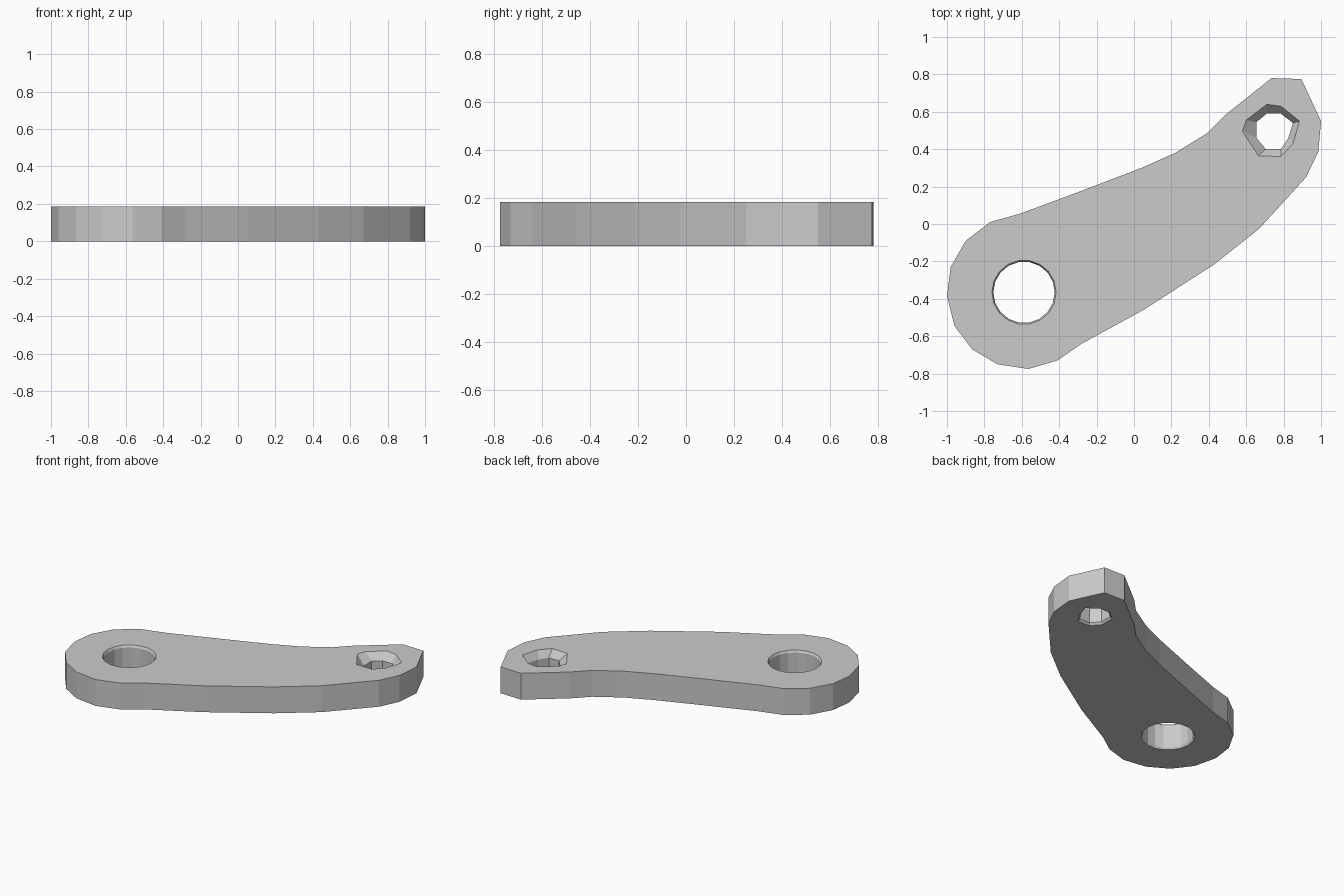
import bpy, bmesh, math

if "Cube" in bpy.data.objects:
    bpy.data.objects.remove(bpy.data.objects["Cube"])


def loft(name, layers):
    """Closed solid through stacked rings; layers = [(xy points, z), ...]"""
    bm = bmesh.new()
    rings = [[bm.verts.new((x, y, z)) for x, y in pts] for pts, z in layers]
    for a, b in zip(rings, rings[1:]):
        for i in range(len(a)):
            j = (i + 1) % len(a)
            bm.faces.new((a[i], a[j], b[j], b[i]))
    bm.faces.new(rings[0][::-1])
    bm.faces.new(rings[-1])
    bmesh.ops.recalc_face_normals(bm, faces=bm.faces)
    me = bpy.data.meshes.new(name)
    bm.to_mesh(me)
    bm.free()
    ob = bpy.data.objects.new(name, me)
    bpy.context.collection.objects.link(ob)
    return ob


def circle(cx, cy, r, n):
    return [(cx + r * math.cos(2 * math.pi * i / n),
             cy + r * math.sin(2 * math.pi * i / n)) for i in range(n)]


def scaled(pts, k):
    cx = sum(p[0] for p in pts) / len(pts)
    cy = sum(p[1] for p in pts) / len(pts)
    return [(cx + (x - cx) * k, cy + (y - cy) * k) for x, y in pts]


H = 0.185

# Curved flat arm
outline = [(-0.77, 0.01), (-0.61, 0.055), (-0.30, 0.17), (0.04, 0.30),
           (0.22, 0.38), (0.39, 0.485), (0.49, 0.585), (0.735, 0.78),
           (0.895, 0.775), (1.0, 0.55), (0.985, 0.385), (0.92, 0.25),
           (0.67, -0.025), (0.43, -0.215), (0.05, -0.46), (-0.28, -0.64),
           (-0.41, -0.73), (-0.565, -0.775), (-0.73, -0.75), (-0.865, -0.67),
           (-0.96, -0.545), (-1.0, -0.385), (-0.98, -0.23), (-0.90, -0.09)]
arm = loft("lever_arm", [(outline, 0), (outline, H)])

# Large bore with a fine chamfer at both ends
rim, bore = circle(-0.588, -0.365, 0.172, 18), circle(-0.588, -0.365, 0.164, 18)
large_hole = loft("large_hole_cutter", [(rim, -0.02), (rim, 0), (bore, 0.015),
                                        (bore, H - 0.015), (rim, H), (rim, H + 0.02)])

# Small octagonal bore with an uneven countersink on top
small = [(0.71, 0.59), (0.785, 0.59), (0.85, 0.54), (0.825, 0.46),
         (0.785, 0.40), (0.705, 0.40), (0.655, 0.46), (0.655, 0.545)]
sink = [(0.71, 0.64), (0.785, 0.63), (0.885, 0.55), (0.85, 0.43),
        (0.785, 0.36), (0.665, 0.365), (0.58, 0.495), (0.60, 0.555)]
lip = scaled(small, 1.12)
small_hole = loft("small_hole_cutter", [(lip, -0.02), (lip, 0), (small, 0.015),
                                        (small, H - 0.05), (sink, H), (sink, H + 0.02)])

for cutter in (large_hole, small_hole):
    mod = arm.modifiers.new(cutter.name, 'BOOLEAN')
    mod.operation = 'DIFFERENCE'
    mod.solver = 'EXACT'
    mod.object = cutter
    cutter.hide_render = True
    cutter.hide_set(True)
